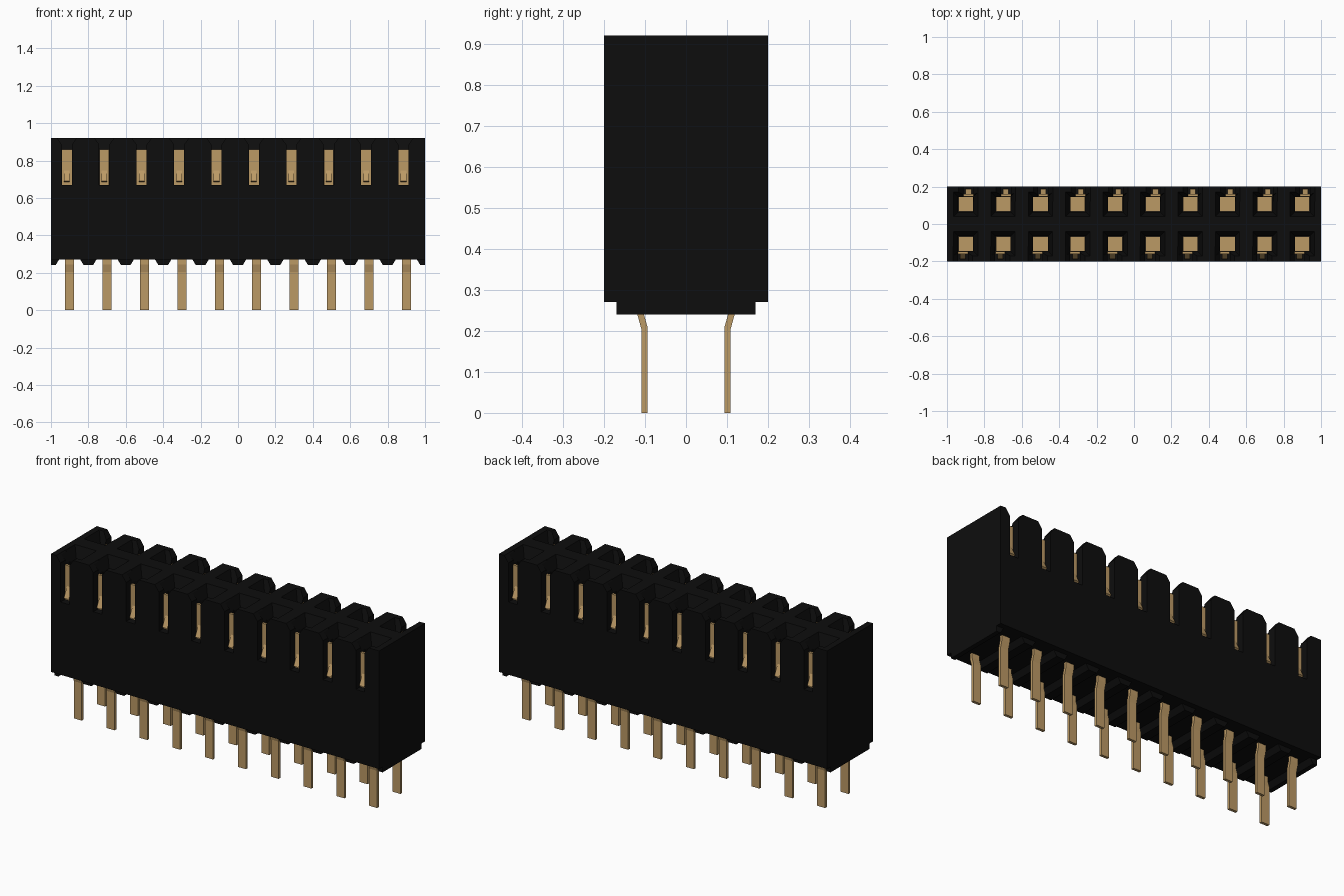
import bpy, bmesh

if "Cube" in bpy.data.objects:
    bpy.data.objects.remove(bpy.data.objects["Cube"])

PITCH = 0.2
SLOTS = [(-0.9 + PITCH * i, s) for i in range(10) for s in (-1, 1)]  # pin x, row side


def material(name, rgb):
    m = bpy.data.materials.new(name)
    m.diffuse_color = (*rgb, 1)
    m.use_nodes = True
    m.node_tree.nodes["Principled BSDF"].inputs["Base Color"].default_value = m.diffuse_color
    return m


BLACK = material("black plastic", (0.004, 0.004, 0.004))
GOLD = material("brass", (0.50, 0.32, 0.13))


def finish(bm, name, mat, hidden=False):
    bmesh.ops.recalc_face_normals(bm, faces=bm.faces)
    me = bpy.data.meshes.new(name)
    bm.to_mesh(me)
    bm.free()
    me.materials.append(mat)
    ob = bpy.data.objects.new(name, me)
    bpy.context.collection.objects.link(ob)
    ob.hide_render = hidden
    return ob


def loft(bm, a, b):
    """Closed solid between two matching outlines."""
    va, vb = [bm.verts.new(p) for p in a], [bm.verts.new(p) for p in b]
    n = len(a)
    bm.faces.new(va)
    bm.faces.new(vb[::-1])
    for i in range(n):
        bm.faces.new((va[i], va[(i + 1) % n], vb[(i + 1) % n], vb[i]))


def box(bm, x0, x1, y0, y1, z0, z1):
    q = [(x0, y0), (x1, y0), (x1, y1), (x0, y1)]
    loft(bm, [(x, y, z0) for x, y in q], [(x, y, z1) for x, y in q])


def along_x(bm, yz, x0, x1):
    loft(bm, [(x0, y, z) for y, z in yz], [(x1, y, z) for y, z in yz])


def along_y(bm, xz, y0, y1):
    loft(bm, [(x, y0, z) for x, z in xz], [(x, y1, z) for x, z in xz])


# housing block
bm = bmesh.new()
box(bm, -1, 1, -0.2, 0.2, 0.27, 0.92)
housing = finish(bm, "housing", BLACK)

# cutter: square sockets with funnel mouths
bm = bmesh.new()
for x, s in SLOTS:
    rings = []
    for h, z in ((0.04, 0.45), (0.04, 0.86), (0.065, 0.92), (0.065, 0.95)):
        rings.append([bm.verts.new((x + i * h, s * 0.105 + j * h, z))
                      for i, j in ((-1, -1), (1, -1), (1, 1), (-1, 1))])
    bm.faces.new(rings[0])
    bm.faces.new(rings[-1])
    for a, b in zip(rings, rings[1:]):
        for i in range(4):
            bm.faces.new((a[i], a[(i + 1) % 4], b[(i + 1) % 4], b[i]))
sockets = finish(bm, "socket_cutter", BLACK, True)

# cutter: chamfered slots through the long side walls
bm = bmesh.new()
for x, s in SLOTS:
    half = [(0.027, 0.67), (0.027, 0.885), (0.052, 0.92), (0.052, 0.95)]
    outline = half + [(-u, z) for u, z in half[::-1]]
    along_y(bm, [(x + s * 0.015 + u, z) for u, z in outline], s * 0.12, s * 0.22)
slots = finish(bm, "slot_cutter", BLACK, True)

for cutter in (sockets, slots):
    cutter.display_type = 'WIRE'
    cutter.hide_set(True)
    mod = housing.modifiers.new(cutter.name, 'BOOLEAN')
    mod.operation = 'DIFFERENCE'
    mod.solver = 'EXACT'
    mod.object = cutter

# standoff ribs under the housing, cut flush at the ends
bm = bmesh.new()
for i in range(11):
    x = -1 + PITCH * i
    prof = [(-0.043, 0.275), (-0.043, 0.27), (-0.025, 0.24),
            (0.025, 0.24), (0.043, 0.27), (0.043, 0.275)]
    if i == 0:
        prof = [(max(u, 0), z) for u, z in prof[2:]]
        prof.append((0, 0.275))
    elif i == 10:
        prof = [(min(u, 0), z) for u, z in prof[:4]]
        prof.append((0, 0.275))
    along_y(bm, [(x + u, z) for u, z in prof], -0.17, 0.17)
finish(bm, "standoff_ribs", BLACK)

# solder pins, cranked outward where they enter the housing
bm = bmesh.new()
for x, s in SLOTS:
    yz = [(0.094, 0), (0.109, 0), (0.109, 0.205), (0.12, 0.245), (0.12, 0.29),
          (0.104, 0.29), (0.104, 0.245), (0.094, 0.21)]
    along_x(bm, [(s * y, z) for y, z in yz], x - 0.024, x + 0.024)
finish(bm, "solder_pins", GOLD)

# contact strips in the slots, latch tabs and socket floors
bm = bmesh.new()
for x, s in SLOTS:
    c = x + s * 0.015
    box(bm, c - 0.0265, c + 0.0265, s * 0.146, s * 0.16, 0.46, 0.86)
    tab = [(0.158, 0.75), (0.188, 0.69), (0.178, 0.685), (0.158, 0.73)]
    along_x(bm, [(s * y, z) for y, z in tab], c - 0.015, c + 0.015)
    box(bm, x - 0.039, x + 0.039, s * 0.066, s * 0.144, 0.445, 0.46)
finish(bm, "spring_contacts", GOLD)
